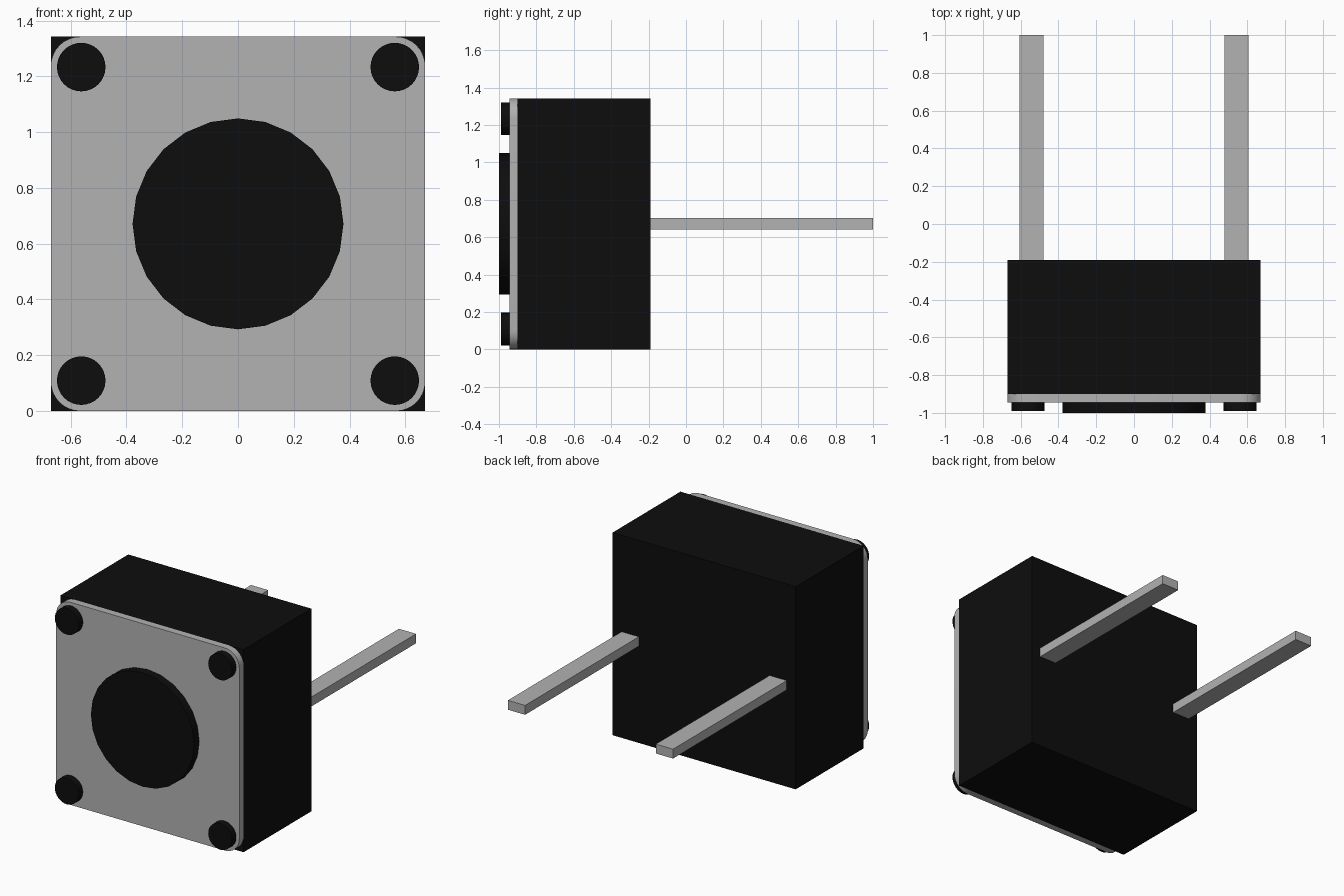
import bpy
import math

cube = bpy.data.objects.get("Cube")
if cube:
    bpy.data.objects.remove(cube, do_unlink=True)

HALF = 0.671   # half width of the square housing
MID = HALF     # height of the centre line


def material(name, value, metallic=0.0):
    mat = bpy.data.materials.new(name)
    mat.use_nodes = True
    colour = (value, value, value, 1)
    mat.diffuse_color = colour
    mat.node_tree.nodes["Principled BSDF"].inputs["Base Color"].default_value = colour
    return mat


black = material("black plastic", 0.004)
grey = material("grey metal", 0.445)


def finish(name, mat):
    obj = bpy.context.object
    obj.name = name
    obj.data.name = name
    obj.data.materials.append(mat)
    bpy.ops.object.transform_apply(location=False, rotation=True, scale=True)
    return obj


def box(name, mat, x, y0, y1, z, width, height):
    bpy.ops.mesh.primitive_cube_add(size=1, location=(x, (y0 + y1) / 2, z))
    bpy.context.object.scale = (width, y1 - y0, height)
    return finish(name, mat)


def disc(name, mat, x, y0, y1, z, radius, sides):
    bpy.ops.mesh.primitive_cylinder_add(
        vertices=sides, radius=radius, depth=y1 - y0,
        location=(x, (y0 + y1) / 2, z), rotation=(math.pi / 2, 0, 0))
    obj = finish(name, mat)
    bpy.ops.object.shade_smooth_by_angle(angle=math.radians(30))
    return obj


# Housing
box("housing", black, 0, -0.9, -0.19, MID, 2 * HALF, 2 * HALF)

# Metal cover with rounded corners: only the edges along y are bevelled
cover = box("cover_plate", grey, 0, -0.945, -0.9, MID, 2 * HALF, 2 * HALF)
weights = cover.data.attributes.new("bevel_weight_edge", "FLOAT", "EDGE")
for edge in cover.data.edges:
    a, b = (cover.data.vertices[i].co for i in edge.vertices)
    weights.data[edge.index].value = 1.0 if abs(a.y - b.y) > 0.01 else 0.0
bevel = cover.modifiers.new("rounded corners", "BEVEL")
bevel.limit_method = "WEIGHT"
bevel.width = 0.105
bevel.segments = 8
bpy.ops.object.modifier_apply(modifier=bevel.name)
bpy.ops.object.shade_smooth_by_angle(angle=math.radians(30))

# Push button
disc("button", black, 0, -1.0, -0.93, MID, 0.378, 24)

# Corner rivets and rear leads
for side, sx in (("left", 1), ("right", -1)):
    for level, sz in (("upper", 1), ("lower", -1)):
        disc(f"{level}_{side}_rivet", black, sx * 0.562, -0.99, -0.93,
             MID + sz * 0.562, 0.087, 32)
    box(f"{side}_lead", grey, sx * 0.542, -0.2, 1.0, MID + 0.001, 0.126, 0.062)
